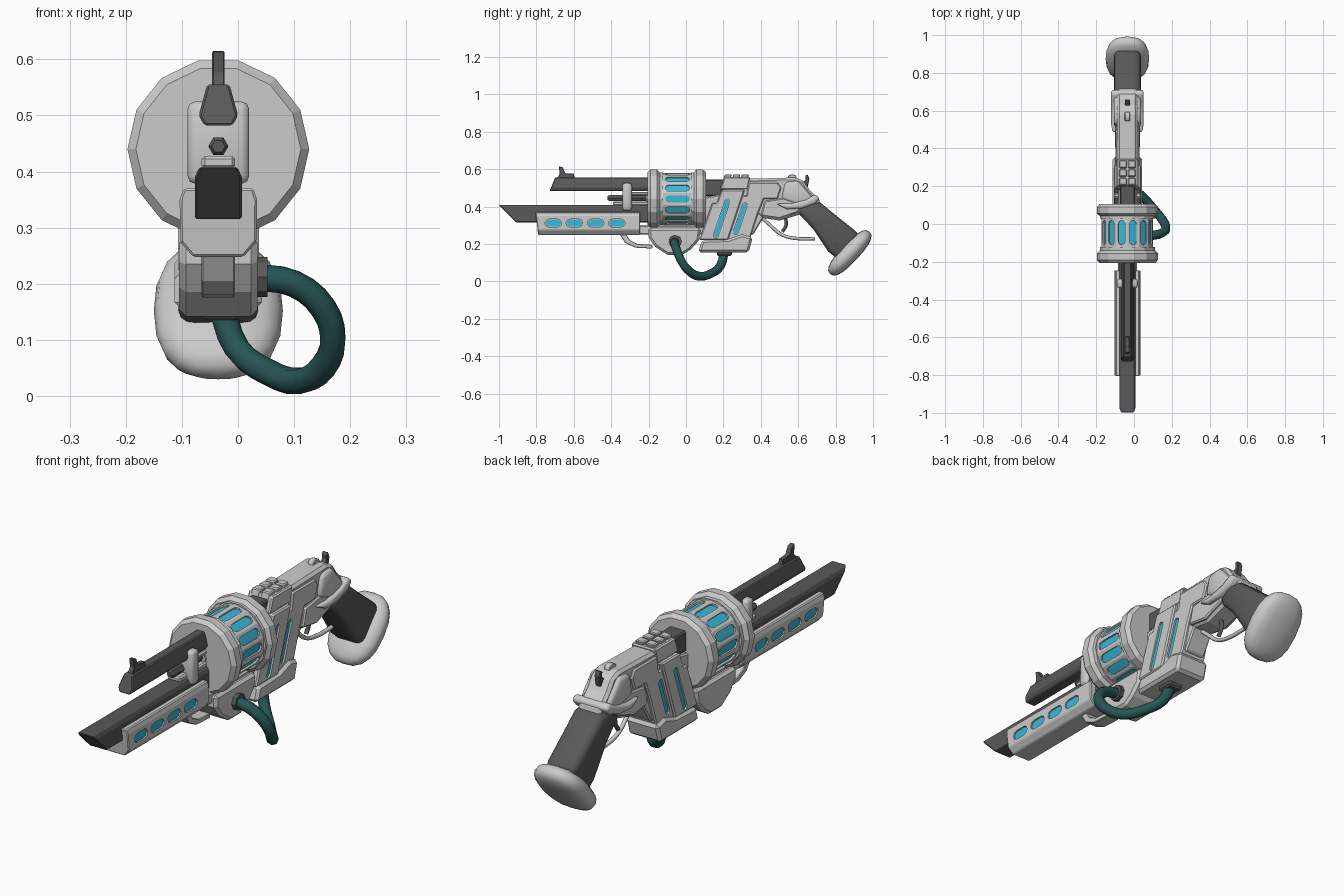
import bpy, bmesh, math
from mathutils import Matrix, Vector

if "Cube" in bpy.data.objects:
    bpy.data.objects.remove(bpy.data.objects["Cube"])

CX = -0.035   # gun's centre plane
CZ = 0.44     # drum axis height


def material(name, c):
    m = bpy.data.materials.new(name)
    m.diffuse_color = (*c, 1)
    m.use_nodes = True
    m.node_tree.nodes["Principled BSDF"].inputs["Base Color"].default_value = m.diffuse_color
    return m


DARK = material("dark_steel", (0.10, 0.10, 0.10))
GLOW = material("blue_glow", (0.04, 0.48, 0.68))
HOSE = material("teal_rubber", (0.02, 0.09, 0.09))


def finish(name, bm, mat=None, bevel=0, seg=1, smooth=True):
    bmesh.ops.recalc_face_normals(bm, faces=bm.faces)
    me = bpy.data.meshes.new(name)
    bm.to_mesh(me)
    bm.free()
    ob = bpy.data.objects.new(name, me)
    bpy.context.collection.objects.link(ob)
    if mat:
        me.materials.append(mat)
    if bevel:
        b = ob.modifiers.new("bevel", 'BEVEL')
        b.width, b.segments, b.limit_method = bevel, seg, 'ANGLE'
        b.angle_limit = math.radians(35)
    if smooth and seg > 1:
        me.polygons.foreach_set("use_smooth", [True] * len(me.polygons))
    return ob


def prism(bm, pts, hw, x=0.0, mat=None):
    """Extrude a (y, z) outline across x."""
    mat = mat or Matrix()
    rows = [[bm.verts.new(mat @ Vector((x + s * hw, y, z))) for y, z in pts] for s in (-1, 1)]
    bm.faces.new(rows[0])
    bm.faces.new(rows[1][::-1])
    n = len(pts)
    for i in range(n):
        j = (i + 1) % n
        bm.faces.new((rows[0][i], rows[1][i], rows[1][j], rows[0][j]))


def plate(name, pts, hw, mat=None, bevel=0.006, seg=1, x=0.0):
    bm = bmesh.new()
    prism(bm, pts, hw, CX + x, None)
    return finish(name, bm, mat, bevel, seg)


def box(y0, y1, z0, z1):
    return [(y0, z0), (y1, z0), (y1, z1), (y0, z1)]


def beam(name, section, y0, y1, mat=None, rake=0.0, bevel=0.004):
    """Extrude an (x, z) section along y; the nose rakes back towards its foot."""
    top = max(z for _, z in section)
    bm = bmesh.new()
    a = [bm.verts.new((CX + x, y0 + rake * (top - z), z)) for x, z in section]
    b = [bm.verts.new((CX + x, y1, z)) for x, z in section]
    bm.faces.new(a)
    bm.faces.new(b[::-1])
    for i in range(len(a)):
        j = (i + 1) % len(a)
        bm.faces.new((a[i], a[j], b[j], b[i]))
    return finish(name, bm, mat, bevel)


def lathe(name, profile, n=14, z=CZ, mat=None, phase=0.0):
    """Spin a (y, radius) profile about the y axis, with closed ends."""
    bm = bmesh.new()
    rings = []
    for y, r in profile:
        rings.append([bm.verts.new((CX + r * math.cos(2 * math.pi * (k + phase) / n), y,
                                    z + r * math.sin(2 * math.pi * (k + phase) / n))) for k in range(n)])
    for a, b in zip(rings, rings[1:]):
        for k in range(n):
            bm.faces.new((a[k], a[(k + 1) % n], b[(k + 1) % n], b[k]))
    bm.faces.new(rings[0])
    bm.faces.new(rings[-1][::-1])
    return finish(name, bm, mat)


def capsule(y, z, length, r, lean=0.0):
    """Rounded slot outline, lying along y and turned by lean."""
    out = []
    for s in (1, -1):
        for k in range(5):
            t = -math.pi / 2 + math.pi * k / 4
            p = (s * (length / 2 - r + r * math.cos(t)), s * r * math.sin(t))
            out.append((y + p[0] * math.cos(lean) - p[1] * math.sin(lean),
                        z + p[0] * math.sin(lean) + p[1] * math.cos(lean)))
    return out


def carve(ob, bm, name):
    cutter = finish(name, bm)
    cutter.hide_render = True
    cutter.hide_set(True)
    m = ob.modifiers.new("slots", 'BOOLEAN')
    m.operation, m.solver, m.object = 'DIFFERENCE', 'EXACT', cutter


def tube(name, pts, r, mat=None, res=3):
    cu = bpy.data.curves.new(name, 'CURVE')
    cu.dimensions, cu.bevel_depth, cu.bevel_resolution = '3D', r, 2
    cu.resolution_u, cu.use_fill_caps = res, True
    sp = cu.splines.new('BEZIER')
    sp.bezier_points.add(len(pts) - 1)
    for bp, p in zip(sp.bezier_points, pts):
        bp.co = p
        bp.handle_left_type = bp.handle_right_type = 'AUTO'
    ob = bpy.data.objects.new(name, cu)
    bpy.context.collection.objects.link(ob)
    if mat:
        cu.materials.append(mat)
    bpy.ops.object.select_all(action='DESELECT')
    ob.select_set(True)
    bpy.context.view_layer.objects.active = ob
    bpy.ops.object.convert(target='MESH')


# Barrels and front sight
beam("upper_barrel", [(-.025, .482), (.025, .482), (.035, .50), (.02, .555), (-.02, .555), (-.035, .50)],
     -.70, -.19, DARK, -.4)
beam("lower_barrel", [(-.042, .315), (.042, .315), (.042, .39), (.034, .408), (-.034, .408), (-.042, .39)],
     -1.0, -.19, DARK, 1.0)
plate("front_sight", [(-.69, .55), (-.595, .55), (-.60, .575), (-.645, .578), (-.66, .61), (-.68, .615), (-.675, .575)],
      .011, DARK, .002)

# Handguard with glowing side slots
guard = beam("handguard", [(-.045, .248), (.045, .248), (.068, .275), (.069, .35), (.062, .37),
                           (-.062, .37), (-.069, .35), (-.068, .275)], -.805, -.245, None, .12)
cut = bmesh.new()
for i, y in enumerate((-.71, -.597, -.483, -.37)):
    for s in (-1, 1):
        prism(cut, capsule(y, .311, .09, .021), .014, CX + s * .07)
        plate(f"handguard_light_{i}_{s}", capsule(y, .311, .084, .019), .006, GLOW, 0, x=s * .058)
carve(guard, cut, "handguard_cutter")
plate("handguard_brace", [(-.36, .26), (-.325, .205), (-.27, .18), (-.18, .175), (-.18, .195), (-.26, .20),
                          (-.30, .22), (-.325, .26)], .03, None, .003)

# Drum: two rims, slotted sleeve and glowing core
lathe("drum_front_rim", [(-.207, .147), (-.19, .162), (-.155, .162), (-.14, .146), (-.122, .146)])
lathe("drum_rear_rim", [(.03, .146), (.042, .146), (.055, .162), (.09, .162), (.107, .147)])
sleeve = lathe("drum_sleeve", [(-.13, .14), (.04, .14)], phase=.5)
cut = bmesh.new()
for k in range(14):
    turn = Matrix.Translation((CX, 0, CZ)) @ Matrix.Rotation(2 * math.pi * k / 14, 4, 'Y')
    prism(cut, capsule(-.046, 0, .13, .019), .018, .145, turn)
carve(sleeve, cut, "drum_cutter")
lathe("drum_light", [(-.12, .132), (.03, .132)], mat=GLOW, phase=.5)

# Crane block and rod in front of the drum
plate("crane_block", box(-.34, -.29, .378, .525), .055, None, .014, 2)
lathe("crane_rod", [(-.42, .012), (-.41, .018), (-.19, .018)], 6, .445, DARK)
plate("crane_lower_rail", box(-.39, -.19, .405, .428), .03)
plate("crane_upper_rail", box(-.31, -.19, .458, .478), .028)

# Housing under the drum
plate("drum_housing", [(-.20, .285), (.08, .285), (.07, .22), (.025, .17), (-.02, .142), (-.10, .142),
                       (-.165, .185), (-.20, .235)], .07, None, .012)
plate("drum_housing_bridge", box(-.26, .12, .25, .30), .05)
plate("hose_socket", capsule(-.058, .212, .0721, .036), .012, DARK, .004, x=.076)

# Hose
tube("hose", [(.03, -.06, .212), (.10, -.06, .20), (.153, -.045, .155), (.169, -.02, .10), (.152, .02, .052),
              (.112, .07, .027), (.055, .135, .042), (-.002, .185, .085), (-.03, .205, .16)], .024, HOSE)
lathe("drum_pin", [(-.215, .03), (.14, .03)], 8)

# Frame behind the drum, with leaning side panels
plate("rear_barrel", box(.09, .26, .455, .545), .04, DARK)
plate("frame_core", [(.10, .29), (.10, .45), (.22, .47), (.42, .47), (.42, .35), (.36, .25), (.10, .25)], .05)
panel = plate("front_panel", [(.07, .22), (.225, .22), (.315, .49), (.19, .49), (.165, .42), (.14, .42)], .072)
rear = plate("rear_panel", [(.215, .22), (.345, .235), (.385, .36), (.425, .46), (.30, .46)], .064)
for nm, ob, y, z, ln, hw in (("front", panel, .19, .335, .22, .072), ("rear", rear, .29, .335, .18, .064)):
    cut = bmesh.new()
    lean = math.radians(71)
    for s in (-1, 1):
        prism(cut, capsule(y, z, ln, .013, lean), .012, CX + s * hw)
        plate(f"{nm}_panel_light_{s}", capsule(y, z, ln - .006, .011, lean), .006, GLOW, 0, x=s * (hw - .012))
    carve(ob, cut, f"{nm}_panel_cutter")
plate("frame_foot", [(.065, .155), (.335, .155), (.357, .235), (.30, .25), (.225, .225), (.085, .22)], .078, None, .012)
lathe_z = plate("hose_rear_socket", box(.165, .245, .135, .165), .035, DARK, .008, x=.005)

# Receiver, raised side plates and the ridge above the grip
plate("receiver", [(.19, .46), (.215, .545), (.58, .555), (.625, .54), (.66, .49), (.72, .43), (.71, .395), (.62, .36),
                   (.50, .325), (.40, .34), (.34, .40)], .055, None, .012)
plate("receiver_side_plate", [(.32, .44), (.335, .53), (.49, .53), (.51, .50), (.49, .44)], .064)
plate("receiver_lower_plate", [(.40, .35), (.42, .43), (.55, .45), (.62, .41), (.60, .37), (.50, .335)], .066)
plate("rear_shroud", [(.51, .44), (.53, .53), (.60, .538), (.65, .48), (.69, .43), (.62, .40)], .072, None, .016, 2)
plate("grip_ridge", [(.48, .415), (.56, .415), (.64, .435), (.69, .465), (.715, .445), (.69, .415), (.62, .39),
                     (.54, .385)], .086, None, .012, 2)
for i in range(3):
    y = .195 + .046 * i
    for s in (-1, 1):
        plate(f"sight_rail_{i}_{s}", [(y, .53), (y + .038, .53), (y + .05, .572), (y + .012, .572)], .02, None, .004,
              x=s * .024)
plate("rail_base", [(.18, .49), (.33, .49), (.345, .558), (.205, .558)], .058)
plate("rear_sight", capsule(.568, .553, .05, .018), .014, None, .003)
plate("hammer", [(.615, .49), (.65, .50), (.66, .55), (.65, .572), (.638, .565), (.64, .54), (.615, .525)], .013,
      DARK, .003)

# Trigger and its guard
tube("trigger_guard", [(CX, .40, .345), (CX, .45, .30), (CX, .51, .25), (CX, .58, .23), (CX, .69, .228)], .009)
tube("trigger", [(CX, .53, .35), (CX, .535, .30), (CX, .515, .265)], .009, DARK)

# Grip and rounded butt cap
plate("grip", [(.59, .375), (.66, .43), (.72, .42), (.78, .37), (.93, .25), (.82, .11), (.76, .16), (.68, .28)],
      .071, DARK, .03, 3)
bm = bmesh.new()
bmesh.ops.create_uvsphere(bm, u_segments=16, v_segments=10, radius=1)
for v in bm.verts:
    c = [math.copysign(abs(t) ** .8, t) for t in v.co]
    v.co = (c[0] * .115, c[1] * .05, c[2] * .155)
bm.transform(Matrix.Translation((CX, .876, .152)) @ Matrix.Rotation(math.radians(-43), 4, 'X'))
finish("butt_cap", bm, None, 0, 2)
